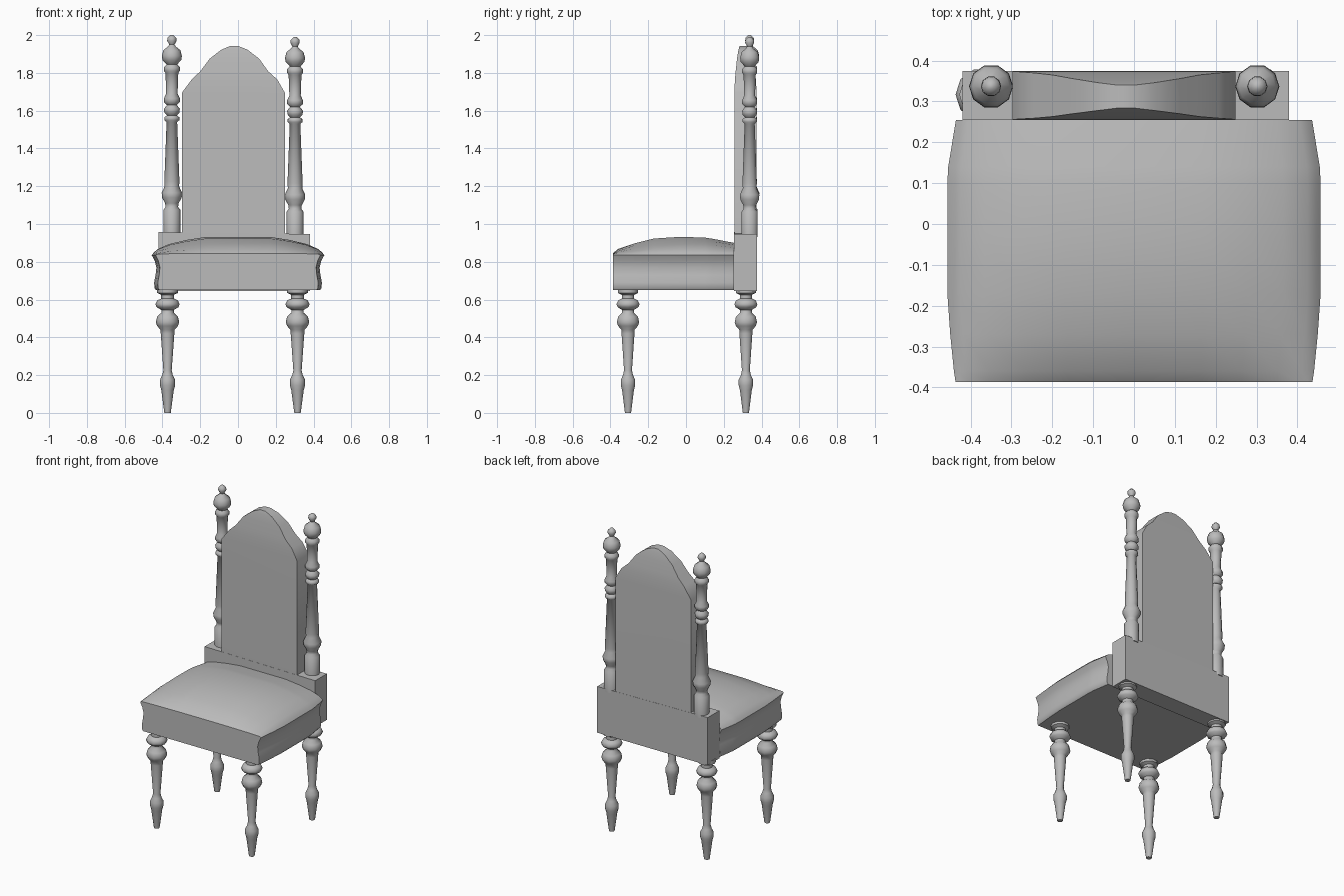
import bpy, bmesh, math

mat = bpy.data.materials.new("plain grey")
mat.diffuse_color = (0.5, 0.5, 0.5, 1)


def make(name, bm, angle=40):
    bmesh.ops.recalc_face_normals(bm, faces=bm.faces)
    me = bpy.data.meshes.new(name)
    bm.to_mesh(me)
    bm.free()
    me.materials.append(mat)
    ob = bpy.data.objects.new(name, me)
    bpy.context.collection.objects.link(ob)
    bpy.ops.object.select_all(action='DESELECT')
    ob.select_set(True)
    bpy.context.view_layer.objects.active = ob
    bpy.ops.object.shade_smooth_by_angle(angle=math.radians(angle))
    return ob


def loft(name, rings, angle=40):
    """Skin equal-length closed rings and cap both ends."""
    bm = bmesh.new()
    vs = [[bm.verts.new(p) for p in r] for r in rings]
    n = len(vs[0])
    for a, b in zip(vs, vs[1:]):
        for i in range(n):
            j = (i + 1) % n
            bm.faces.new((a[i], a[j], b[j], b[i]))
    bm.faces.new(vs[0])
    bm.faces.new(vs[-1])
    return make(name, bm, angle)


def turned(name, x, y, profile, n=10):
    rings = [[(x + r * math.cos(2 * math.pi * i / n), y + r * math.sin(2 * math.pi * i / n), z)
              for i in range(n)] for r, z in profile]
    return loft(name, rings, 55)


# Turned legs: (radius, height)
LEG = [(.017, 0), (.033, .12), (.04, .145), (.04, .175), (.028, .2), (.022, .225),
       (.036, .42), (.037, .44), (.055, .46), (.062, .48), (.055, .51), (.033, .53),
       (.033, .545), (.058, .56), (.064, .575), (.055, .595), (.034, .605),
       (.034, .625), (.055, .635), (.055, .66)]
for fb, y in (("front", -.307), ("back", .317)):
    for side, x in (("left", -.373), ("right", .315)):
        turned(f"{fb}_{side}_leg", x, y, LEG)

# Turned back posts with finials
POST = [(.045, .94), (.045, 1.075), (.033, 1.09), (.036, 1.11), (.052, 1.14), (.054, 1.165),
        (.038, 1.2), (.04, 1.225), (.028, 1.54), (.04, 1.55), (.04, 1.565), (.026, 1.575),
        (.04, 1.59), (.042, 1.61), (.026, 1.63), (.042, 1.645), (.042, 1.665), (.03, 1.69),
        (.034, 1.80), (.042, 1.81), (.042, 1.83), (.028, 1.845), (.05, 1.868),
        (.053, 1.89), (.045, 1.92), (.02, 1.94), (.014, 1.95), (.025, 1.97),
        (.023, 1.985), (.008, 2.0)]
turned("left_back_post", -.35, .337, POST)
turned("right_back_post", .302, .337, [(r, z - .01) for r, z in POST])

# Cushioned seat: cross-sections from front to back (depth, half width, crown height)
SECTIONS = [(-.387, .437, .845), (-.36, .441, .868), (-.27, .45, .898), (-.17, .457, .923),
            (-.03, .457, .932), (.1, .457, .928), (.14, .455, .922), (.255, .436, .90)]
SIDE = [(.95, .65), (.967, .66), (.972, .69), (.955, .73), (.945, .77), (.965, .805), (1, .835)]
CROWN = [(.975, .1), (.93, .3), (.8, .58), (.6, .82), (.37, 1), (0, 1)]
rings = []
for y, w, h in SECTIONS:
    half = [(k * w, z) for k, z in SIDE] + [(k * w, .84 + (h - .84) * f) for k, f in CROWN]
    rings.append([(x, y, z) for x, z in half] + [(-x, y, z) for x, z in half[-2::-1]])
loft("seat", rings)

# Block carrying the back
loft("back_block", [[(-.42, .255, z), (.38, .255, z + d), (.38, .375, z + d), (-.42, .375, z)]
                    for z, d in ((.645, 0), (.957, -.01))])

# Arched back panel: rows of (left, right, height, front depth, back depth)
PANEL = [(-.297, .248, .66, .256, .374), (-.297, .248, 1.695, .256, .374),
         (-.245, .208, 1.765, .259, .37), (-.2, .16, 1.808, .263, .365),
         (-.15, .112, 1.875, .27, .356), (-.088, .05, 1.923, .278, .346),
         (-.04, 0, 1.943, .284, .34)]
loft("back_panel", [[(l, f, z), (r, f, z), (r, b, z), (l, b, z)] for l, r, z, f, b in PANEL])
